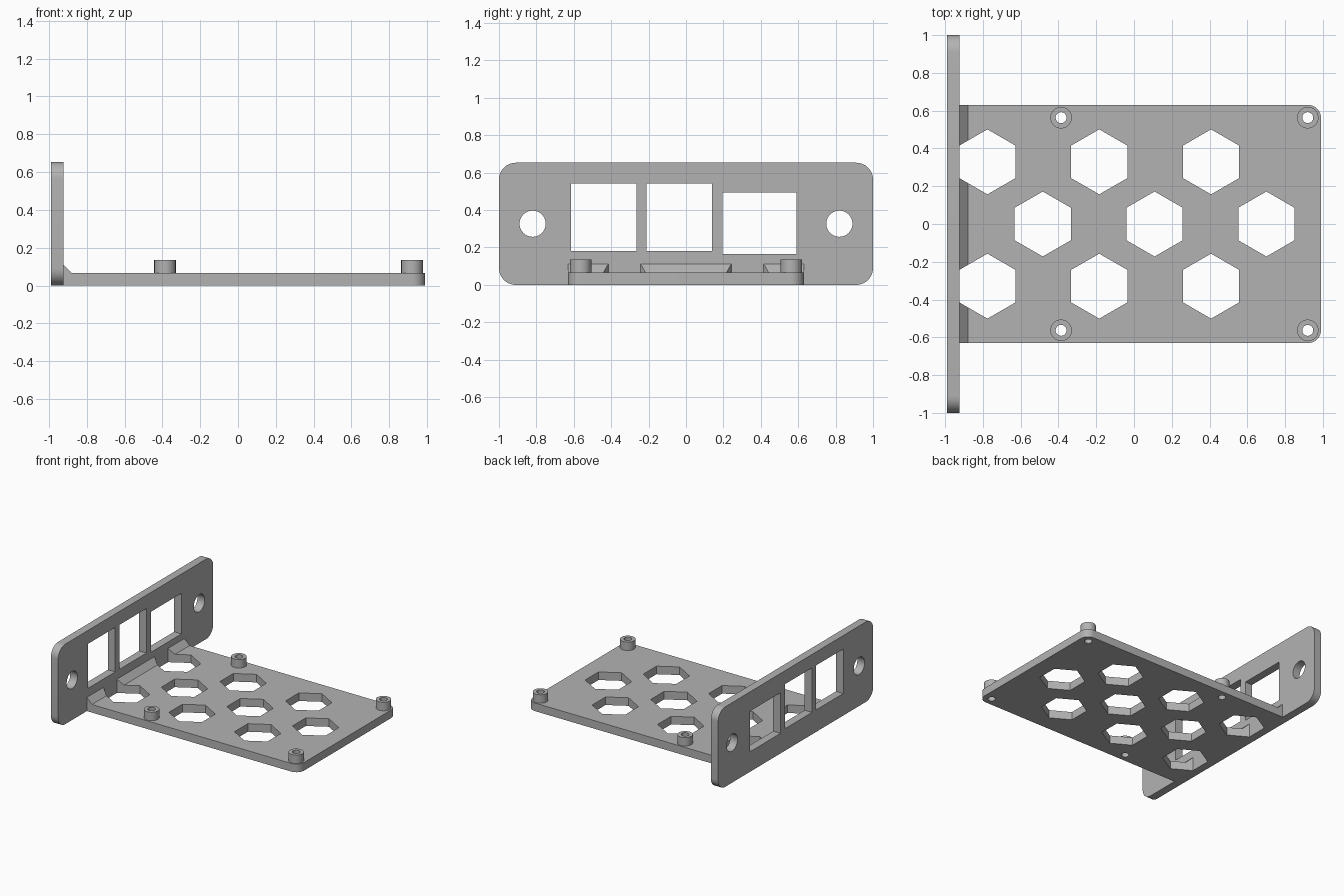
import bpy
import bmesh
from math import sin, cos, pi, radians
from mathutils import Vector

if "Cube" in bpy.data.objects:
    bpy.data.objects.remove(bpy.data.objects["Cube"], do_unlink=True)

grey = bpy.data.materials.new("plain grey")
grey.use_nodes = True
grey.diffuse_color = (0.45, 0.45, 0.45, 1)
grey.node_tree.nodes["Principled BSDF"].inputs["Base Color"].default_value = (0.45, 0.45, 0.45, 1)

THICK = 0.066
LEFT, RIGHT = -0.99, 0.99
INNER = LEFT + THICK          # inner face of the end panel
HALF_W = 0.63                 # half width of the tray
PANEL_H = 0.653


def disc(cx, cy, r, n, start=0.0):
    """Outline of a regular polygon."""
    return [(cx + r * cos(start + 2 * pi * i / n), cy + r * sin(start + 2 * pi * i / n)) for i in range(n)]


def rounded(x0, x1, y0, y1, radii, n=10):
    """Rectangle outline, radii for corners in counter-clockwise order."""
    corners = [(x0, y0, 1, 1), (x1, y0, -1, 1), (x1, y1, -1, -1), (x0, y1, 1, -1)]
    pts = []
    for k, ((x, y, sx, sy), r) in enumerate(zip(corners, radii)):
        if r == 0:
            pts.append((x, y))
            continue
        for i in range(n + 1):
            a = pi + k * pi / 2 + i * pi / 2 / n
            pts.append((x + sx * r + r * cos(a), y + sy * r + r * sin(a)))
    return pts


def prism(bm, outline, axis, lo, hi):
    """Extrude an outline along x, y or z."""
    place = {"x": lambda a, b, t: (t, a, b), "y": lambda a, b, t: (a, t, b), "z": lambda a, b, t: (a, b, t)}[axis]
    face = bm.faces.new([bm.verts.new(place(a, b, lo)) for a, b in outline])
    ext = bmesh.ops.extrude_face_region(bm, geom=[face])
    shift = Vector(place(0, 0, hi - lo))
    bmesh.ops.translate(bm, vec=shift, verts=[v for v in ext["geom"] if isinstance(v, bmesh.types.BMVert)])


def make(name, prisms):
    bm = bmesh.new()
    for p in prisms:
        prism(bm, *p)
    bmesh.ops.recalc_face_normals(bm, faces=bm.faces)
    mesh = bpy.data.meshes.new(name)
    bm.to_mesh(mesh)
    bm.free()
    mesh.materials.append(grey)
    obj = bpy.data.objects.new(name, mesh)
    bpy.context.collection.objects.link(obj)
    return obj


def cut(obj, cutter):
    mod = obj.modifiers.new("cut", "BOOLEAN")
    mod.operation = "DIFFERENCE"
    mod.solver = "EXACT"
    mod.object = cutter
    bpy.ops.object.select_all(action="DESELECT")
    bpy.context.view_layer.objects.active = obj
    obj.select_set(True)
    bpy.ops.object.modifier_apply(modifier=mod.name)
    bpy.ops.object.shade_smooth_by_angle(angle=radians(30))


# Positions of the hexagonal vents and the mounting posts
PITCH = 0.592
vents = [(-0.776 + PITCH * i, s * 0.329) for i in range(3) for s in (-1, 1)]
vents += [(-0.483 + PITCH * i, 0) for i in range(3)]
posts = [(x, s * 0.563) for x in (-0.386, 0.92) for s in (-1, 1)]

# Cutters
tray_cutter = make("tray_cutter", [(disc(x, y, 0.172, 6, pi / 2), "z", -0.1, 0.3) for x, y in vents]
                   + [(disc(x, y, 0.029, 24), "z", -0.1, 0.3) for x, y in posts])
windows = [(-0.615, -0.264, 0.18, 0.543), (-0.211, 0.139, 0.18, 0.543), (0.195, 0.59, 0.164, 0.495)]
panel_cutter = make("panel_cutter", [(rounded(*w, (0, 0, 0, 0)), "x", -1.2, -0.8) for w in windows]
                    + [(disc(s * 0.82, 0.327, 0.07, 40), "x", -1.2, -0.8) for s in (-1, 1)])

# End panel with windows and screw holes
panel = make("end_panel", [(rounded(-1, 1, 0, PANEL_H, (0.09,) * 4), "x", LEFT, INNER)])
cut(panel, panel_cutter)

# Tray floor with vents
tray = make("tray_floor", [(rounded(INNER, RIGHT, -HALF_W, HALF_W, (0, 0.068, 0.068, 0)), "z", 0, THICK)])
cut(tray, tray_cutter)

# Sloped strip bracing the tray against the panel
brace = make("corner_brace", [([(INNER, THICK), (INNER + 0.046, THICK), (INNER, THICK + 0.046)],
                               "y", -HALF_W, HALF_W)])
cut(brace, tray_cutter)

# Hollow mounting posts
post_set = make("mounting_posts", [(disc(x, y, 0.057, 40), "z", THICK, 0.135) for x, y in posts])
cut(post_set, tray_cutter)

for helper in (tray_cutter, panel_cutter):
    bpy.data.objects.remove(helper, do_unlink=True)
